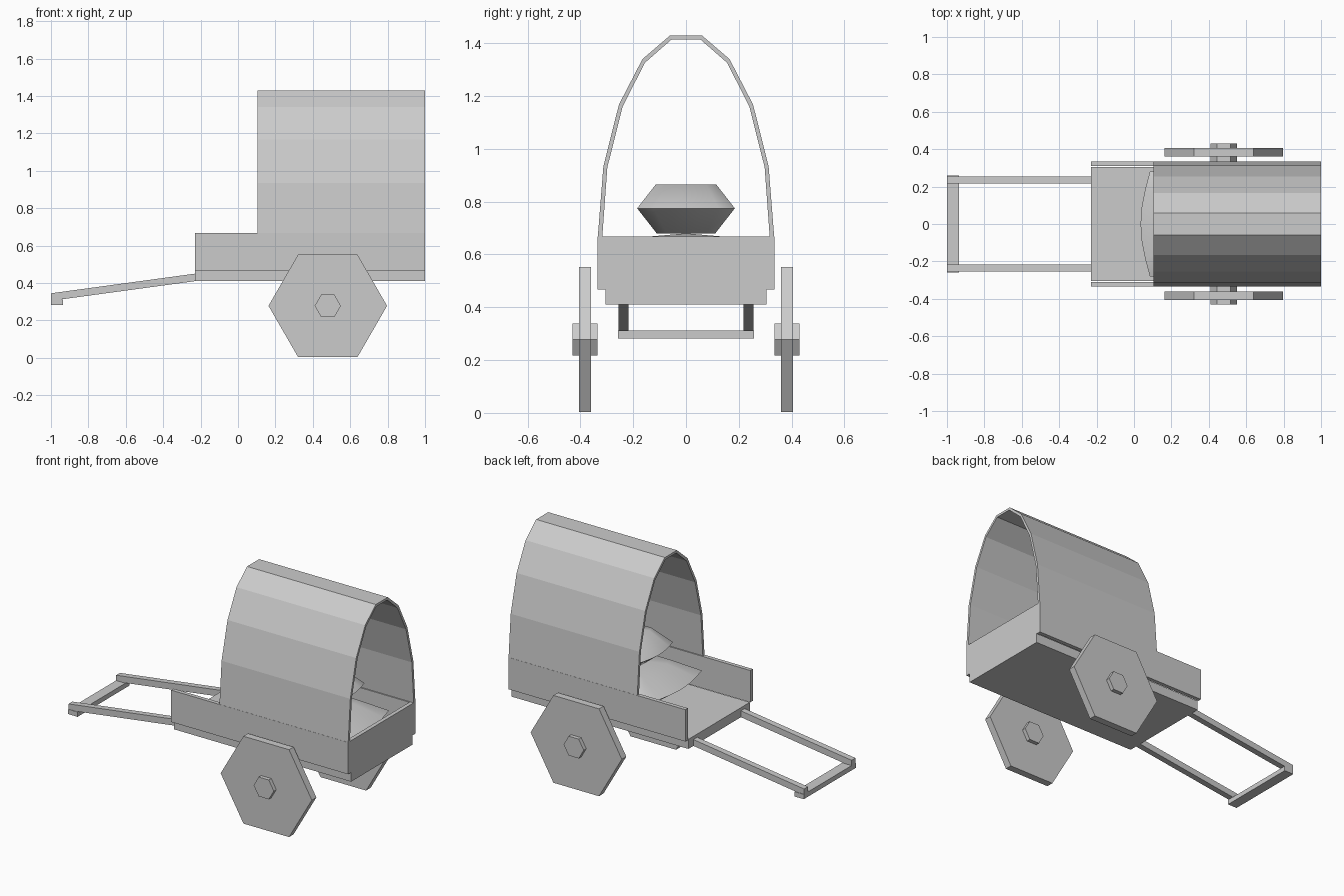
import bpy, bmesh
from math import sin, cos, pi, radians

cube = bpy.data.objects.get("Cube")
if cube:
    bpy.data.objects.remove(cube, do_unlink=True)

grey = bpy.data.materials.new("plain grey")
grey.use_nodes = True
colour = (0.6, 0.6, 0.6, 1)
grey.diffuse_color = colour
grey.node_tree.nodes["Principled BSDF"].inputs["Base Color"].default_value = colour


def finish(name, bm):
    bmesh.ops.recalc_face_normals(bm, faces=bm.faces)
    mesh = bpy.data.meshes.new(name)
    bm.to_mesh(mesh)
    bm.free()
    mesh.materials.append(grey)
    obj = bpy.data.objects.new(name, mesh)
    bpy.context.collection.objects.link(obj)
    return obj


def prism(name, profile, axis, start, end):
    """Extrude a closed profile along x (profile is y,z) or y (profile is x,z)."""
    bm = bmesh.new()
    place = (lambda a, b, t: (t, a, b)) if axis == "x" else (lambda a, b, t: (a, t, b))
    face = bm.faces.new([bm.verts.new(place(a, b, start)) for a, b in profile])
    out = bmesh.ops.extrude_face_region(bm, geom=[face])
    verts = [v for v in out["geom"] if isinstance(v, bmesh.types.BMVert)]
    bmesh.ops.translate(bm, verts=verts, vec=place(0, 0, end - start))
    return finish(name, bm)


def box(name, x0, x1, y0, y1, z0, z1):
    return prism(name, [(x0, z0), (x1, z0), (x1, z1), (x0, z1)], "y", y0, y1)


def hexagon(x, z, r):
    return [(x + r * cos(i * pi / 3), z + r * sin(i * pi / 3)) for i in range(6)]


def sack(name, x, hx, hy, bulge, low, rim, high, dome):
    """Pillow with a sharp seam, bowed ends and smaller top and bottom."""
    steps = 6
    ends = [(hx + bulge * sin(pi * i / steps), hy * (2 * i / steps - 1))
            for i in range(steps + 1)]
    outline = ends + [(-a, -b) for a, b in ends]
    bm = bmesh.new()
    rings = []
    for scale, z in ((0.6, low), (1, rim), (0.62, high)):
        rings.append([bm.verts.new((x + a * scale, b * scale, z)) for a, b in outline])
    n = len(outline)
    for lower, upper in zip(rings, rings[1:]):
        for i in range(n):
            j = (i + 1) % n
            bm.faces.new((lower[i], lower[j], upper[j], upper[i]))
    for ring, z in ((rings[0], low), (rings[2], high + dome)):
        tip = bm.verts.new((x, 0, z))
        for i in range(n):
            bm.faces.new((ring[i], ring[(i + 1) % n], tip))
    obj = finish(name, bm)
    bpy.ops.object.select_all(action="DESELECT")
    obj.select_set(True)
    bpy.context.view_layer.objects.active = obj
    bpy.ops.object.shade_smooth_by_angle(angle=radians(70))


# Cart body, open at the shaft end
BACK, FRONT = 1.0, -0.23
box("bed", FRONT, BACK, -0.305, 0.305, 0.41, 0.47)
box("tailgate", BACK - 0.025, BACK, -0.31, 0.31, 0.468, 0.668)

# Arched cover with an even thin shell
outer = [(0.334, 0.668), (0.313, 0.934), (0.254, 1.168), (0.165, 1.34), (0.06, 1.43)]
inner = [(0.317, 0.668), (0.298, 0.93), (0.24, 1.16), (0.156, 1.326), (0.054, 1.415)]
arch = outer + [(-y, z) for y, z in reversed(outer)]
arch += [(-y, z) for y, z in inner] + list(reversed(inner))
prism("cover", arch, "x", 0.105, BACK)

# Paired sides, wheels, hubs and shafts
shaft = [(-1, 0.345), (FRONT, 0.45), (FRONT, 0.41), (-1, 0.305)]
for side, s in (("left", 1), ("right", -1)):
    box(side + "_side_board", FRONT, BACK, s * 0.31, s * 0.335, 0.468, 0.668)
    prism(side + "_wheel", hexagon(0.48, 0.278, 0.317), "y", s * 0.36, s * 0.405)
    prism(side + "_hub", hexagon(0.48, 0.278, 0.07), "y", s * 0.335, s * 0.43)
    prism(side + "_shaft", shaft, "y", s * 0.217, s * 0.255)
box("shaft_crossbar", -1, -0.935, -0.258, 0.258, 0.282, 0.312)

# Stacked sacks
sack("large_sack", 0.47, 0.385, 0.28, 0.05, 0.472, 0.595, 0.665, 0.015)
sack("small_sack", 0.485, 0.265, 0.185, 0.035, 0.68, 0.775, 0.865, 0)
